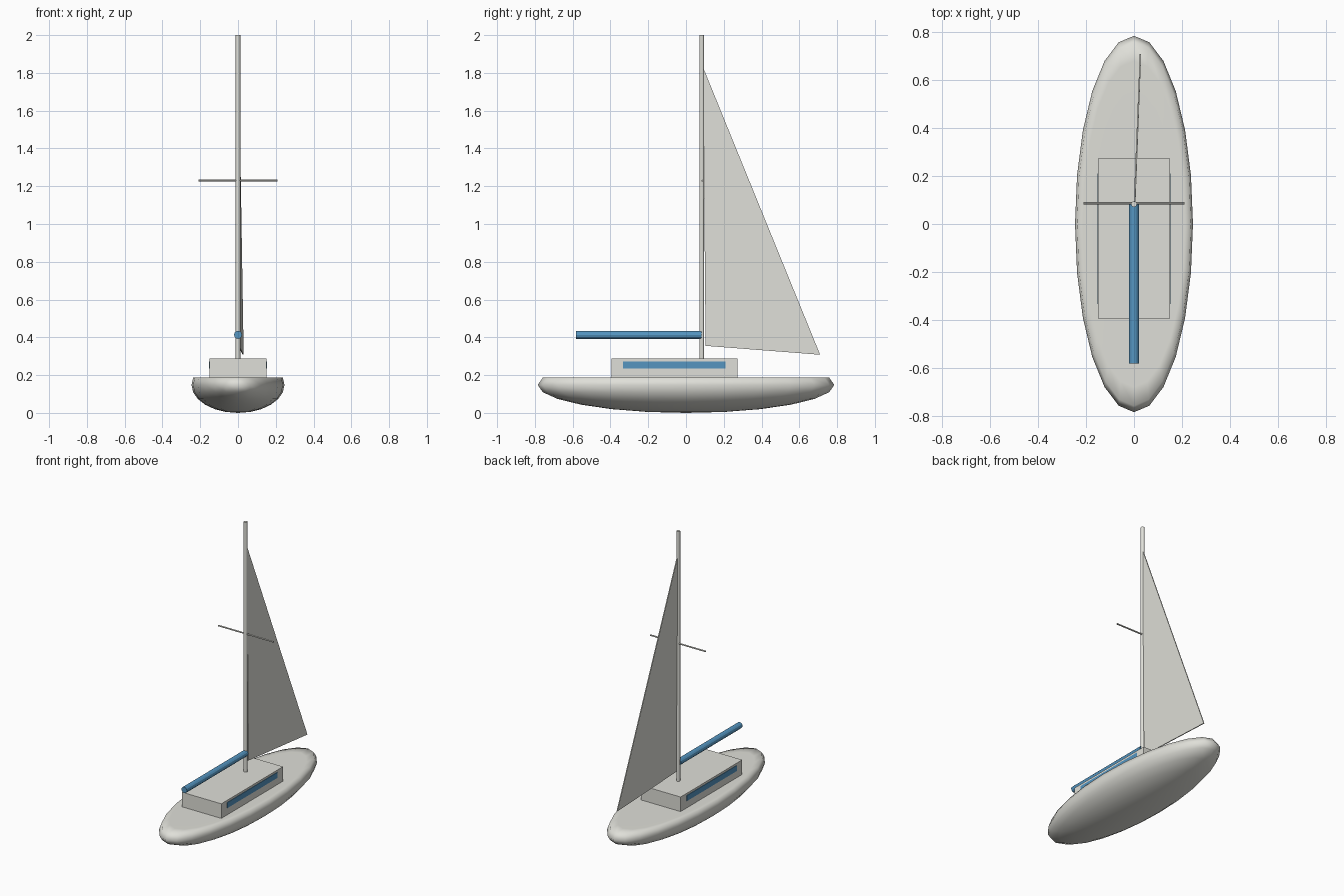
import bpy
import bmesh
from math import pi
from mathutils import Matrix, Vector

cube = bpy.data.objects.get("Cube")
if cube:
    bpy.data.objects.remove(cube, do_unlink=True)


def material(name, rgb):
    mat = bpy.data.materials.new(name)
    mat.use_nodes = True
    color = (*rgb, 1.0)
    mat.diffuse_color = color
    mat.node_tree.nodes["Principled BSDF"].inputs["Base Color"].default_value = color
    return mat


WHITE = material("off_white", (0.74, 0.74, 0.69))
BLUE = material("blue", (0.09, 0.30, 0.53))


def finish(name, bm, mat, smooth=False):
    bmesh.ops.recalc_face_normals(bm, faces=bm.faces)
    for face in bm.faces:
        face.smooth = smooth
    mesh = bpy.data.meshes.new(name)
    bm.to_mesh(mesh)
    bm.free()
    mesh.materials.append(mat)
    obj = bpy.data.objects.new(name, mesh)
    bpy.context.collection.objects.link(obj)
    return obj


def box(name, low, high, mat):
    low, high = Vector(low), Vector(high)
    bm = bmesh.new()
    bmesh.ops.create_cube(bm, size=1)
    bmesh.ops.scale(bm, vec=high - low, verts=bm.verts)
    bmesh.ops.translate(bm, vec=(low + high) / 2, verts=bm.verts)
    return finish(name, bm, mat)


def rod(name, start, end, radius, mat, sides=12):
    start, end = Vector(start), Vector(end)
    axis = end - start
    turn = axis.to_track_quat("Z", "Y").to_matrix().to_4x4()
    bm = bmesh.new()
    bmesh.ops.create_cone(bm, cap_ends=True, segments=sides, radius1=radius,
                          radius2=radius, depth=axis.length,
                          matrix=Matrix.Translation((start + end) / 2) @ turn)
    return finish(name, bm, mat)


# Hull: stretched sphere whose upper rings are flattened into the deck
DECK = 0.187
bm = bmesh.new()
bmesh.ops.create_uvsphere(bm, u_segments=24, v_segments=12, radius=1,
                          matrix=Matrix.Rotation(pi / 2, 4, "Z"))
bmesh.ops.scale(bm, vec=(0.246, 0.785, 0.148), verts=bm.verts)
bmesh.ops.translate(bm, vec=(0, 0, 0.148), verts=bm.verts)
for vert in bm.verts:
    vert.co.z = min(vert.co.z, DECK)
finish("hull", bm, WHITE, smooth=True)

# Cabin with a long window strip on each side
box("cabin", (-0.15, -0.395, DECK - 0.02), (0.15, 0.273, 0.287), WHITE)
for side, label in ((1, "left"), (-1, "right")):
    xs = sorted((side * 0.147, side * 0.153))
    box(f"window_{label}", (xs[0], -0.333, 0.235), (xs[1], 0.21, 0.273), BLUE)

# Mast, spreader and covered boom
MAST_Y = 0.083
rod("mast", (0, MAST_Y, 0.26), (0, MAST_Y, 2.0), 0.012, WHITE)
rod("spreader", (-0.21, MAST_Y + 0.003, 1.23), (0.21, MAST_Y + 0.003, 1.23), 0.005, WHITE, 8)
rod("boom", (0, -0.583, 0.413), (0, MAST_Y, 0.413), 0.021, BLUE)

# Triangular sail, swung slightly to the left
bm = bmesh.new()
corners = [(0.002, 0.09, 1.83), (0.004, 0.104, 0.355), (0.027, 0.71, 0.308)]
half = Vector((0.003, 0, 0))
near = [bm.verts.new(Vector(c) - half) for c in corners]
far = [bm.verts.new(Vector(c) + half) for c in corners]
bm.faces.new(near)
bm.faces.new(far[::-1])
for i in range(3):
    j = (i + 1) % 3
    bm.faces.new((near[i], near[j], far[j], far[i]))
finish("sail", bm, WHITE)
